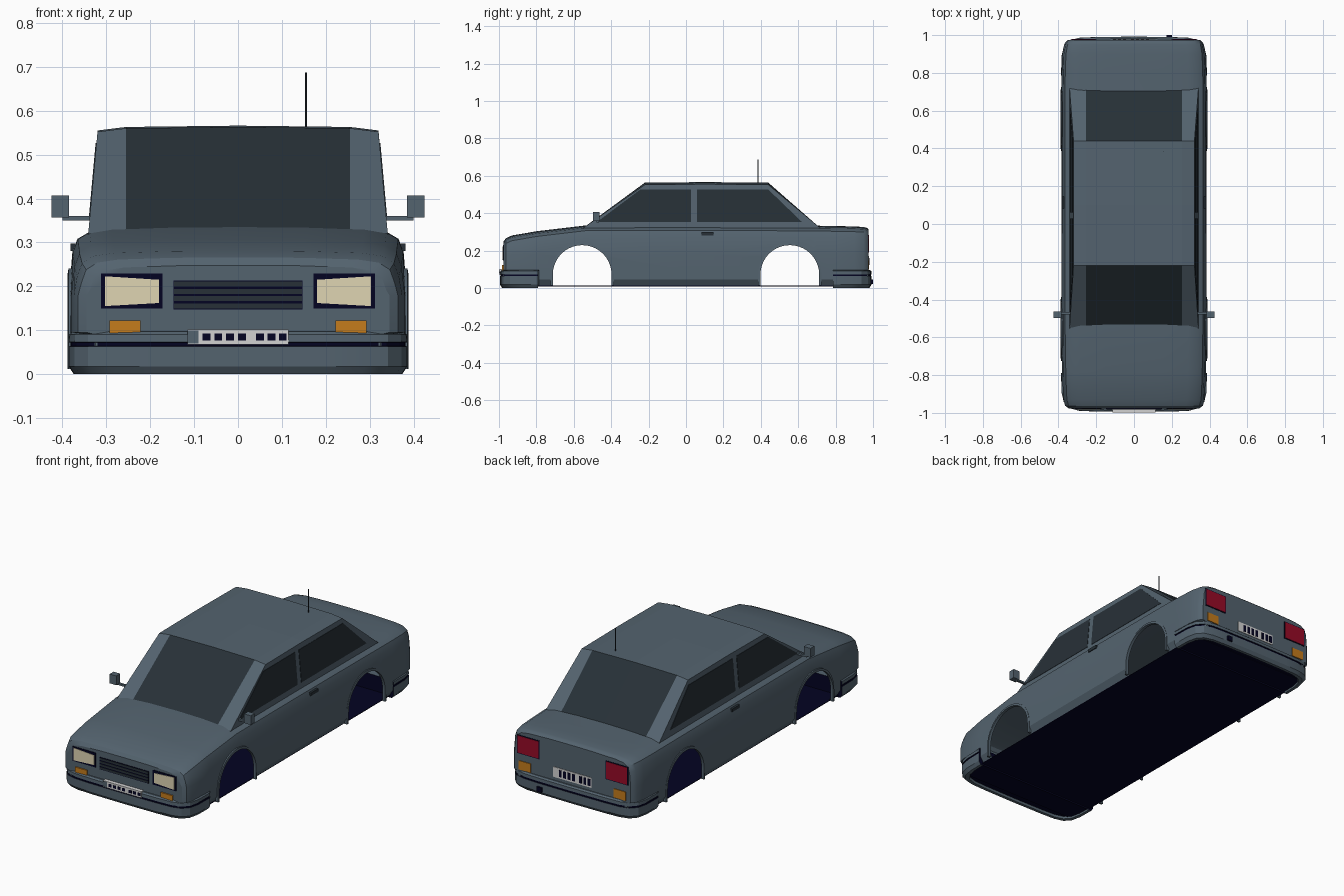
import bpy, bmesh, math

cube = bpy.data.objects.get("Cube")
if cube:
    bpy.data.objects.remove(cube, do_unlink=True)


def make_mat(name, r, g, b):
    m = bpy.data.materials.new(name)
    m.use_nodes = True
    m.diffuse_color = (r, g, b, 1)
    m.node_tree.nodes["Principled BSDF"].inputs["Base Color"].default_value = (r, g, b, 1)
    return m


paint = make_mat("slate paint", 0.088, 0.125, 0.158)
glass = make_mat("dark glass", 0.02, 0.03, 0.038)
navy = make_mat("navy black", 0.001, 0.001, 0.016)
cream = make_mat("headlight cream", 0.74, 0.66, 0.45)
amber = make_mat("indicator amber", 0.56, 0.2, 0.012)
red = make_mat("tail light red", 0.31, 0.003, 0.02)
white = make_mat("plate white", 0.65, 0.65, 0.65)


def build(name, verts, faces, mats, rule=None):
    """Mesh from points and faces; rule(face) picks the material slot."""
    bm = bmesh.new()
    vs = [bm.verts.new(v) for v in verts]
    for f in faces:
        bm.faces.new([vs[i] for i in f])
    bmesh.ops.recalc_face_normals(bm, faces=bm.faces[:])
    bm.normal_update()
    if rule:
        for f in bm.faces:
            f.material_index = int(rule(f))
    me = bpy.data.meshes.new(name)
    bm.to_mesh(me)
    bm.free()
    for m in mats:
        me.materials.append(m)
    ob = bpy.data.objects.new(name, me)
    bpy.context.collection.objects.link(ob)
    return ob


def loft(name, rings, mats, rule=None):
    """Closed rings joined by quads, capped at both ends."""
    n, k = len(rings[0]), len(rings)
    faces = [(r * n + i, r * n + (i + 1) % n, (r + 1) * n + (i + 1) % n, (r + 1) * n + i)
             for r in range(k - 1) for i in range(n)]
    faces += [tuple(range(n)), tuple(range((k - 1) * n, k * n))]
    return build(name, [p for ring in rings for p in ring], faces, mats, rule)


def box(name, x, y, z, mat):
    rings = [[(x[0], y[0], h), (x[1], y[0], h), (x[1], y[1], h), (x[0], y[1], h)] for h in z]
    return loft(name, rings, [mat])


def smooth(ob, angle=28):
    bpy.ops.object.select_all(action='DESELECT')
    ob.select_set(True)
    bpy.context.view_layer.objects.active = ob
    bpy.ops.object.shade_smooth_by_angle(angle=math.radians(angle))


# Lower body: sections along the length (y, half width, top height, tuck behind bumper)
FLOOR = 0.012
stations = [(-.976, .345, .248, .94), (-.963, .364, .266, .94), (-.93, .374, .281, .95),
            (-.8, .38, .303, .96), (-.785, .38, .305, 1), (-.53, .384, .335, 1), (0, .385, .336, 1),
            (.7, .385, .333, 1), (.785, .383, .331, 1), (.8, .383, .331, .96), (.9, .379, .329, .95),
            (.95, .37, .326, .94), (.966, .36, .322, .94), (.975, .35, .314, .94)]


def section(y, w, t, tuck):
    half = [(.4 * w, t - .001), (.75 * w, t - .005), (.88 * w, t - .012), (.95 * w, t - .028),
            (.98 * w, t - .058), (w, .18), (w, .095), (w * tuck, .09), (w * tuck, .045),
            (.945 * w * tuck, FLOOR)]
    return [(-x, y, z) for x, z in reversed(half)] + [(0, y, t)] + [(x, y, z) for x, z in half]


body = loft("lower_body", [section(*s) for s in stations], [paint, navy],
            lambda f: f.normal.z < -0.9 and f.calc_center_median().z < .02)

# Wheel arches cut through the skin
ARCH_Z, ARCH_R, AXLES = .072, .158, (-.555, .555)


def arch(cy, r, low):
    arc = [math.pi * i / 20 for i in range(21)]
    return [(cy - r, low)] + [(cy - r * math.cos(a), ARCH_Z + r * math.sin(a)) for a in arc] + [(cy + r, low)]


for cy in AXLES:
    cutter = loft("arch_cutter", [[(x, y, z) for y, z in arch(cy, ARCH_R, -.1)] for x in (-.6, .6)],
                  [paint, navy], lambda f: 1)
    cutter.hide_render = True
    mod = body.modifiers.new("arch", 'BOOLEAN')
    mod.operation, mod.solver, mod.object = 'DIFFERENCE', 'EXACT', cutter
    bpy.context.view_layer.objects.active = body
    bpy.ops.object.modifier_apply(modifier=mod.name)
    bpy.data.objects.remove(cutter, do_unlink=True)
    # Slight flare round each opening
    for s in (-1, 1):
        inner, outer = arch(cy, ARCH_R - .001, FLOOR), arch(cy, ARCH_R + .011, FLOOR)
        smooth(loft("arch_flare", [[(s * .372, *a), (s * .388, *a), (s * .386, *b), (s * .372, *b)]
                                   for a, b in zip(inner, outer)], [paint]))

# Leave a hollow shell over a flat floor
bm = bmesh.new()
bm.from_mesh(body.data)
bmesh.ops.delete(bm, geom=[f for f in bm.faces if f.material_index == 1], context='FACES')
bm.to_mesh(body.data)
bm.free()
smooth(body)
box("floor", (-.364, .364), (-.93, .93), (FLOOR - .003, FLOOR), navy)

# Cabin: rows from windscreen foot over the roof to rear window foot
rows = [(-.565, .342, .31, 0), (-.22, .32, .552, 1), (.1, .32, .555, 1),
        (.44, .32, .552, 1), (.73, .342, .31, 0)]
verts = []
for y, w, z, crown in rows:
    verts += [(x, y, z + crown * c) for x, c in
              ((-w, 0), (-.255, .008), (0, .011), (.255, .008), (w, 0))]
faces = [(r * 5 + i, r * 5 + i + 1, r * 5 + i + 6, r * 5 + i + 5) for r in range(4) for i in range(4)]
faces += [tuple(r * 5 for r in range(5)), tuple(r * 5 + 4 for r in range(5))]
build("cabin", verts, faces, [paint, glass],
      lambda f: abs(f.calc_center_median().x) < .25 and abs(f.normal.z) < .9)


def side_x(z):
    return .342 - (z - .31) * .022 / .242


front_window = [(-.475, .353), (-.245, .526), (.028, .526), (.028, .353)]
rear_window = [(.06, .353), (.06, .526), (.44, .526), (.62, .353)]

# Parts found on both sides
for s in (-1, 1):
    for name, poly in (("front_side_window", front_window), ("rear_side_window", rear_window)):
        loft(name, [[(s * (side_x(z) + d), y, z) for y, z in poly] for d in (-.003, .002)], [glass])
    box("mirror_arm", (s * .32, s * .40), (-.478, -.466), (.35, .36), paint)
    box("mirror", (s * .385, s * .425), (-.497, -.463), (.357, .407), paint)
    box("door_handle", (s * .36, s * .381), (.083, .146), (.281, .298), glass)
    # Headlights and indicators
    box("headlight_frame", (s * .172, s * .312), (-.97, -.979), (.15, .229), navy)
    lens = [(.18, .162), (.303, .155), (.303, .223), (.18, .215)]
    loft("headlight", [[(s * x, y, z) for x, z in lens] for y in (-.976, -.981)], [cream])
    box("front_indicator", (s * .222, s * .293), (-.97, -.983), (.094, .122), amber)
    # Tail lights
    box("tail_light_frame", (s * .198, s * .335), (.97, .977), (.186, .287), navy)
    box("tail_light", (s * .203, s * .33), (.974, .979), (.19, .283), red)
    box("rear_indicator", (s * .25, s * .322), (.97, .979), (.1, .148), amber)

# Bumpers: plan outline stacked by height with a dark groove
plan = [(.0, .995), (.2, .993), (.29, .989), (.342, .975), (.372, .942), (.384, .89), (.386, .79)]
levels = [(.013, .03), (0, .028), (0, .012), (.018, 0), (.063, 0), (.064, .004),
          (.072, .004), (.073, 0), (.09, .001), (.097, .01)]


def bumper_ring(end, z, inset):
    half = [(x * (1 - inset / .387), end * (y - (inset if y > .8 else 0)) - (.003 if end > 0 else 0), z)
            for x, y in plan]
    return [(-x, y, z) for x, y, z in reversed(half[1:])] + half


def bumper_rule(f):
    c = f.calc_center_median()
    recess = f.normal.z < -.9 and .01 < c.z < .02
    inner_end = abs(c.y) < .8 and abs(f.normal.y) > .9
    return recess or inner_end or .063 < c.z < .073


for name, end in (("front_bumper", -1), ("rear_bumper", 1)):
    smooth(loft(name, [bumper_ring(end, *lv) for lv in levels], [paint, navy], bumper_rule))

# Grille with slats
box("grille", (-.147, .147), (-.97, -.979), (.147, .213), navy)
for i in range(4):
    z = .15 + i * .0165
    box("grille_slat", (-.146, .146), (-.976, -.981), (z, z + .011), glass)

# Plain plates with dark blocks
box("front_plate", (-.115, .115), (-.97, -.997), (.068, .102), white)
box("front_plate_band", (-.115, -.09), (-.99, -.998), (.07, .1), paint)
box("rear_plate", (-.115, .115), (.97, .978), (.115, .17), white)
for x in (-.072, -.045, -.018, .009, .05, .076, .102):
    box("front_plate_block", (x - .009, x + .009), (-.99, -.9985), (.077, .093), navy)
    box("rear_plate_block", (-x - .008, -x + .008), (.974, .98), (.124, .161), navy)

# Exhaust and aerial
box("exhaust", (.172, .2), (.95, 1), (.02, .046), navy)
loft("aerial", [[(.155 + .0025 * math.cos(a), .385 + .0025 * math.sin(a), z)
                 for a in (math.tau * i / 8 for i in range(8))] for z in (.55, .687)], [glass])
